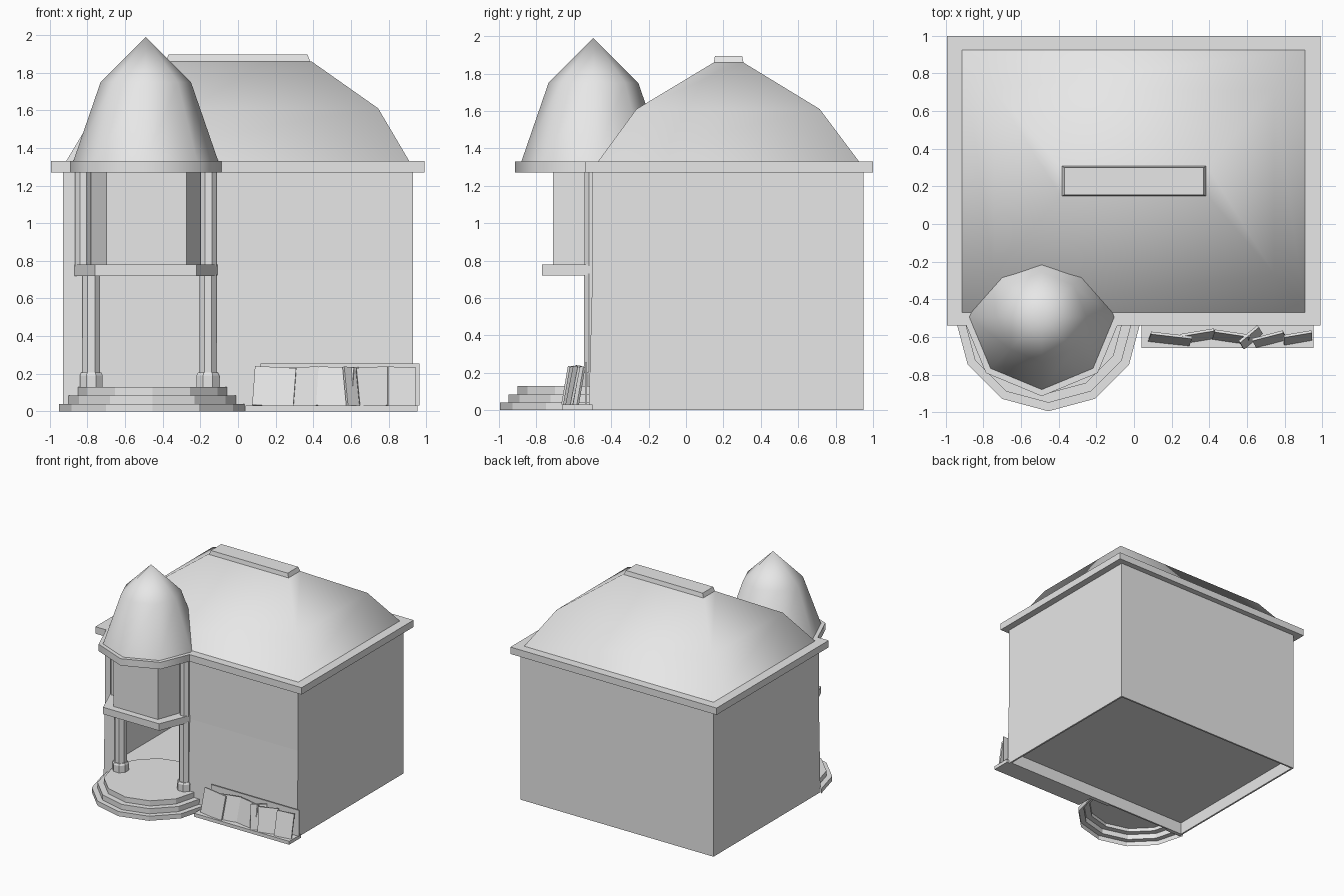
import bpy, bmesh, math
from mathutils import Matrix, Vector

old = bpy.data.objects.get("Cube")
if old:
    bpy.data.objects.remove(old, do_unlink=True)

plaster = bpy.data.materials.new("plain_grey")
plaster.use_nodes = True
GREY = (0.8, 0.8, 0.8, 1)
plaster.diffuse_color = GREY
plaster.node_tree.nodes["Principled BSDF"].inputs["Base Color"].default_value = GREY


def finish(name, bm, smooth=None):
    bmesh.ops.recalc_face_normals(bm, faces=bm.faces)
    for f in bm.faces:
        f.smooth = smooth is not None
    mesh = bpy.data.meshes.new(name)
    bm.to_mesh(mesh)
    bm.free()
    mesh.materials.append(plaster)
    if smooth is not None:
        mesh.set_sharp_from_angle(angle=math.radians(smooth))
    obj = bpy.data.objects.new(name, mesh)
    bpy.context.collection.objects.link(obj)
    return obj


def loft(name, rings, bottom=True, top=True, closed=True, smooth=None):
    """Skin a stack of equal-length point rings."""
    bm = bmesh.new()
    rows = [[bm.verts.new(p) for p in ring] for ring in rings]
    n = len(rows[0])
    for a, b in zip(rows, rows[1:]):
        for i in range(n if closed else n - 1):
            j = (i + 1) % n
            bm.faces.new((a[i], a[j], b[j], b[i]))
    if bottom:
        bm.faces.new(rows[0][::-1])
    if top:
        bm.faces.new(rows[-1])
    bmesh.ops.remove_doubles(bm, verts=bm.verts, dist=0.0005)
    return finish(name, bm, smooth)


def rect(x0, x1, y0, y1, z):
    return [(x0, y0, z), (x1, y0, z), (x1, y1, z), (x0, y1, z)]


def ngon(cx, cy, r, z, n, turn=0):
    return [(cx + r * math.cos(math.tau * i / n + turn),
             cy + r * math.sin(math.tau * i / n + turn), z) for i in range(n)]


def box(name, x0, x1, y0, y1, z0, z1):
    return loft(name, [rect(x0, x1, y0, y1, z0), rect(x0, x1, y0, y1, z1)])


def prism(name, outline, z0, z1):
    return loft(name, [[(x, y, z) for x, y in outline] for z in (z0, z1)])


# House shell, open doorway behind the porch
W, FRONT, BACK, TOP, T = 0.93, -0.5, 0.95, 1.28, 0.015
DOOR_L, DOOR_R, DOOR_TOP = -0.79, -0.15, 0.75
box("back_wall", -W, W, BACK - T, BACK, 0, TOP)
box("left_wall", W - T, W, FRONT, BACK, 0, TOP)
box("right_wall", -W, T - W, FRONT, BACK, 0, TOP)
box("front_wall_upper", -W, W, FRONT, FRONT + T, DOOR_TOP, TOP)
box("front_wall_sill", DOOR_L, DOOR_R, FRONT, FRONT + T, 0, 0.12)
for name, x0, x1 in (("front_wall_narrow", -W, DOOR_L), ("front_wall_wide", DOOR_R, W)):
    # lower front leans slightly outward towards the ground
    loft(name, [rect(x0, x1, FRONT - 0.02, FRONT + T, 0),
                rect(x0, x1, FRONT, FRONT + T, DOOR_TOP)])
box("floor", -W, W, FRONT, BACK, 0.105, 0.12)

# Main roof
box("roof_eave", -0.995, 0.99, -0.54, 1.0, 1.27, 1.33)
loft("main_roof", [rect(-0.913, 0.91, -0.47, 0.925, 1.33),
                   rect(-0.745, 0.745, -0.265, 0.715, 1.61),
                   rect(-0.39, 0.39, 0.15, 0.305, 1.86)], bottom=False, smooth=80)
loft("ridge_cap", [rect(-0.385, 0.385, 0.148, 0.308, 1.855),
                   rect(-0.37, 0.37, 0.155, 0.3, 1.895)])

# Tower roof
CX, CY = -0.49, -0.495
loft("tower_eave", [ngon(CX, CY, 0.42, z, 8) for z in (1.27, 1.33)], smooth=60)
loft("tower_roof", [ngon(CX, CY, r, z, 8) for r, z in
                    ((0.385, 1.33), (0.24, 1.75), (0.0001, 1.99))],
     bottom=False, top=False, smooth=80)

# Bay and balcony
prism("tower_bay", [(-0.7, -0.71), (-0.275, -0.71), (-0.2, FRONT), (-0.78, FRONT)], 0.77, 1.28)
prism("balcony_slab", [(-0.76, -0.77), (-0.22, -0.77), (-0.11, -0.5), (-0.11, -0.46),
                       (-0.87, -0.46), (-0.87, -0.5)], 0.72, 0.78)

# Columns, mirrored about the tower centre
EIGHTH = math.pi / 8
for side, s in (("right", -1), ("left", 1)):
    x = -0.47 + s * 0.31
    loft(side + "_porch_column", [ngon(x, FRONT, 0.05, z, 8, EIGHTH) for z in (0.19, 0.73)])
    loft(side + "_column_base", [ngon(x, FRONT, r, z, 8, EIGHTH) for r, z in
                                 ((0.066, 0.12), (0.066, 0.19), (0.058, 0.205))])
    loft(side + "_upper_column", [ngon(CX + s * 0.333, FRONT, 0.046, z, 8, EIGHTH)
                                  for z in (0.77, 1.28)])

# Porch steps: half rings outside, round platform reaching indoors
SX = -0.455
profile = [(0.495, 0), (0.495, 0.04), (0.45, 0.04), (0.45, 0.085), (0.4, 0.085), (0.4, 0.13)]
arc = [math.pi + i * math.pi / 6 for i in range(7)]
loft("porch_steps", [[(SX + r * math.cos(a), FRONT + r * math.sin(a), z) for a in arc]
                     for r, z in profile], bottom=False, top=False, closed=False)
loft("porch_platform", [ngon(SX, FRONT, 0.4, z, 12) for z in (0.115, 0.13)])

# Planter with leaning boards
box("planter_slab", 0.04, 0.955, -0.66, FRONT, 0, 0.03)
box("planter_back_board", 0.12, 0.965, -0.54, -0.53, 0.03, 0.255)


def board(name, x, y, w, h, yaw, lean=-11, roll=0):
    bm = bmesh.new()
    bmesh.ops.create_cube(bm, size=1)
    m = (Matrix.Translation((x, y, 0.028))
         @ Matrix.Rotation(math.radians(yaw), 4, 'Z')
         @ Matrix.Rotation(math.radians(lean), 4, 'X')
         @ Matrix.Rotation(math.radians(roll), 4, 'Y')
         @ Matrix.Diagonal(Vector((w, 0.014, h, 1)))
         @ Matrix.Translation((0, 0, 0.5)))
    bmesh.ops.transform(bm, matrix=m, verts=bm.verts)
    finish(name, bm)


for i, (x, y, w, yaw, roll) in enumerate((
        (0.185, -0.63, 0.22, -6, 3), (0.35, -0.615, 0.18, 9, -2),
        (0.51, -0.62, 0.19, -8, 2), (0.63, -0.62, 0.13, 40, 2),
        (0.73, -0.63, 0.17, 14, -3), (0.87, -0.625, 0.15, 10, 2))):
    board("leaning_board_%d" % (i + 1), x, y, w, 0.21, yaw, roll=roll)
